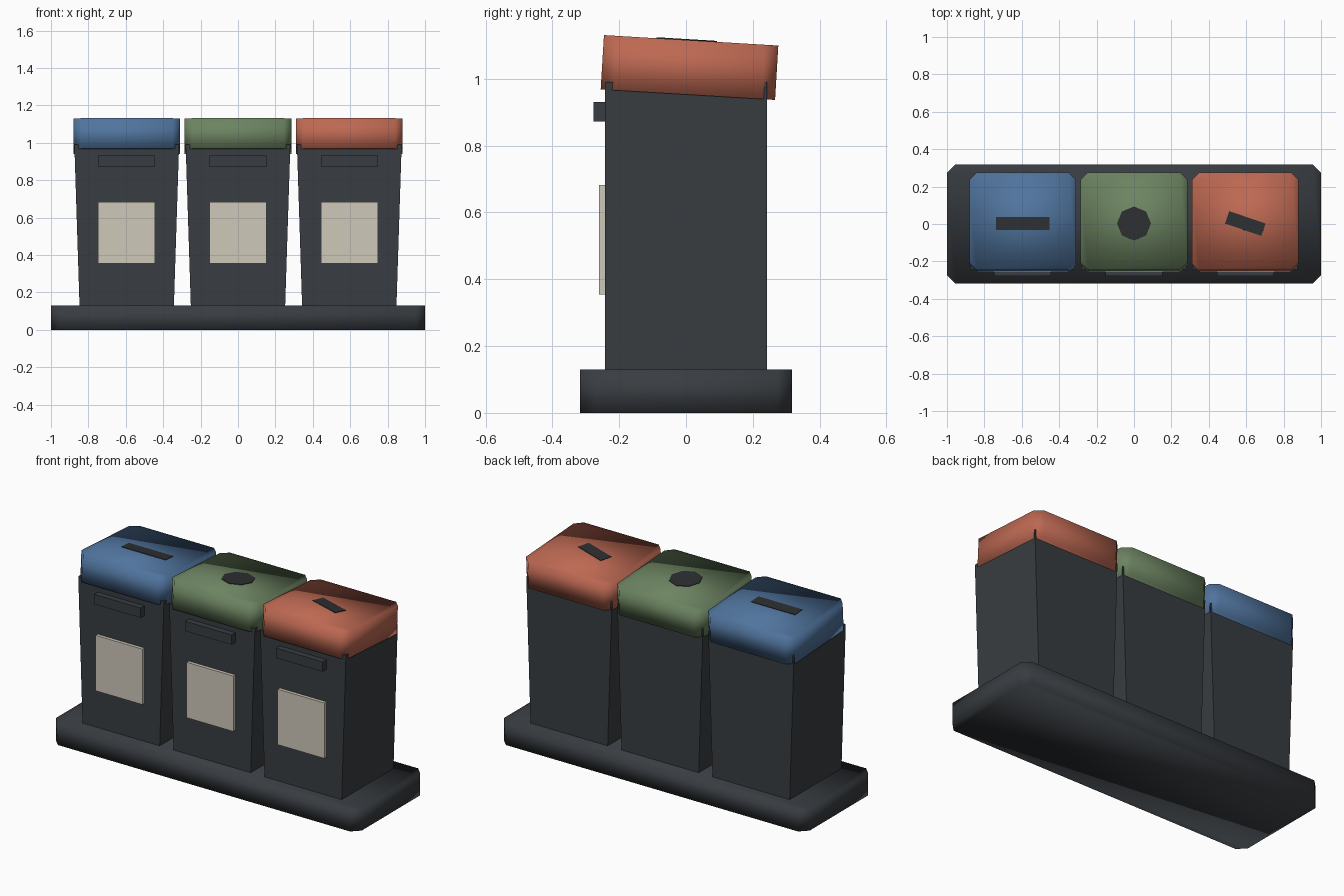
import bpy, bmesh
from math import pi
from mathutils import Matrix, Vector

if "Cube" in bpy.data.objects:
    bpy.data.objects.remove(bpy.data.objects["Cube"])


def material(name, rgb):
    m = bpy.data.materials.new(name)
    m.diffuse_color = (*rgb, 1)
    m.use_nodes = True
    m.node_tree.nodes["Principled BSDF"].inputs["Base Color"].default_value = m.diffuse_color
    return m


CHARCOAL = material("charcoal", (0.04, 0.046, 0.053))
BLACK = material("slot_dark", (0.025, 0.028, 0.03))
CREAM = material("cream", (0.62, 0.58, 0.49))
BLUE = material("blue", (0.08, 0.175, 0.34))
GREEN = material("green", (0.15, 0.23, 0.12))
RED = material("red", (0.51, 0.14, 0.085))


def finish(name, bm, mat, matrix, smooth=False):
    bmesh.ops.recalc_face_normals(bm, faces=bm.faces)
    for f in bm.faces:
        f.smooth = smooth
    mesh = bpy.data.meshes.new(name)
    bm.to_mesh(mesh)
    bm.free()
    mesh.materials.append(mat)
    ob = bpy.data.objects.new(name, mesh)
    ob.matrix_world = matrix
    bpy.context.collection.objects.link(ob)
    return ob


def box(name, size, matrix, mat, chamfer=0, taper=1):
    """Box with optional chamfered upright edges and a narrower bottom in x."""
    bm = bmesh.new()
    bmesh.ops.create_cube(bm, size=1)
    bmesh.ops.scale(bm, vec=Vector(size), verts=bm.verts)
    for v in bm.verts:
        if v.co.z < 0:
            v.co.x *= taper
    if chamfer:
        upright = [e for e in bm.edges
                   if abs(e.verts[0].co.z - e.verts[1].co.z) > 1e-4]
        bmesh.ops.bevel(bm, geom=upright, offset=chamfer, offset_type='OFFSET',
                        segments=1, profile=0.5, affect='EDGES')
    return finish(name, bm, mat, matrix, smooth=chamfer > 0)


def disc(name, radius, height, matrix, mat):
    bm = bmesh.new()
    bmesh.ops.create_cone(bm, cap_ends=True, segments=8, radius1=radius,
                          radius2=radius, depth=height)
    # put corners on the x and y axes
    first = max(bm.verts, key=lambda v: v.co.x).co
    if abs(first.y) > 1e-4:
        bmesh.ops.rotate(bm, verts=bm.verts, matrix=Matrix.Rotation(pi / 8, 3, 'Z'))
    return finish(name, bm, mat, matrix)


def at(x, y, z):
    return Matrix.Translation((x, y, z))


# shared plinth
box("base", (2, 0.636, 0.13), at(0, 0, 0.065), CHARCOAL, chamfer=0.045)

# three bins: tapered body, handle, label, tilted lid with its own opening
LID_H = 0.163
for tag, x, colour in (("paper", -0.595, BLUE), ("bottle", 0, GREEN), ("mixed", 0.595, RED)):
    box(tag + "_body", (0.56, 0.484, 0.87), at(x, 0, 0.555), CHARCOAL, taper=0.9)
    box(tag + "_handle", (0.305, 0.06, 0.058), at(x, -0.247, 0.902), CHARCOAL)
    box(tag + "_label", (0.305, 0.04, 0.328), at(x, -0.241, 0.518), CREAM)

    lid = at(x, 0.0105, 1.034) @ Matrix.Rotation(-0.06, 4, 'X')
    box(tag + "_lid", (0.57, 0.523, LID_H), lid, colour, chamfer=0.04)

    top = lid @ at(0, -0.013, LID_H / 2 - 0.007)
    if tag == "bottle":
        disc(tag + "_opening", 0.091, 0.02, top, BLACK)
    elif tag == "paper":
        box(tag + "_opening", (0.288, 0.07, 0.02), top, BLACK)
    else:
        box(tag + "_opening", (0.205, 0.07, 0.02),
            top @ Matrix.Rotation(-0.33, 4, 'Z'), BLACK)
